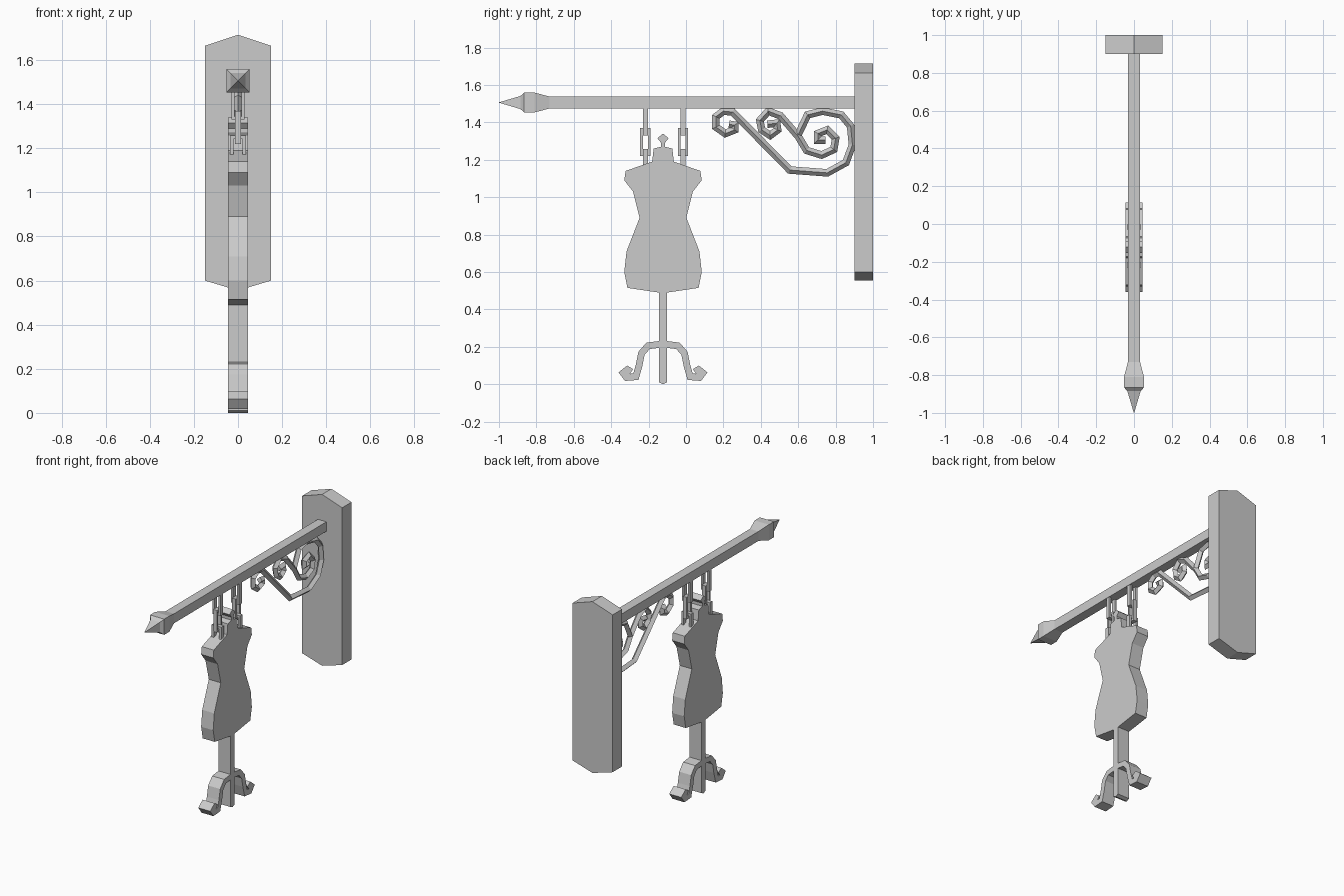
import bpy
import bmesh
from mathutils import Vector

cube = bpy.data.objects.get("Cube")
if cube:
    bpy.data.objects.remove(cube)

grey = bpy.data.materials.new("plain grey")
grey.use_nodes = True
COLOUR = (0.6, 0.6, 0.6, 1)
grey.diffuse_color = COLOUR
grey.node_tree.nodes["Principled BSDF"].inputs["Base Color"].default_value = COLOUR


def finish(name, bm):
    bmesh.ops.recalc_face_normals(bm, faces=bm.faces)
    mesh = bpy.data.meshes.new(name)
    bm.to_mesh(mesh)
    bm.free()
    mesh.materials.append(grey)
    obj = bpy.data.objects.new(name, mesh)
    bpy.context.collection.objects.link(obj)
    return obj


def prism(name, points, direction):
    """Extrude a closed outline along a direction."""
    bm = bmesh.new()
    face = bm.faces.new([bm.verts.new(p) for p in points])
    grown = bmesh.ops.extrude_face_region(bm, geom=[face], use_keep_orig=True)
    verts = [g for g in grown["geom"] if isinstance(g, bmesh.types.BMVert)]
    bmesh.ops.translate(bm, verts=verts, vec=direction)
    return finish(name, bm)


def loft(name, rings, closed=False):
    """Skin matching rings of points, capping the ends when open."""
    bm = bmesh.new()
    loops = [[bm.verts.new(p) for p in ring] for ring in rings]
    pairs = list(zip(loops, loops[1:]))
    if closed:
        pairs.append((loops[-1], loops[0]))
    for a, b in pairs:
        for i in range(len(a)):
            j = (i + 1) % len(a)
            bm.faces.new((a[i], a[j], b[j], b[i]))
    if not closed:
        bm.faces.new(loops[0])
        bm.faces.new(loops[-1])
    return finish(name, bm)


def sweep(name, path, section):
    """Sweep a section (in-plane offset, x) along a mitred path in the y-z plane."""
    pts = [Vector(p) for p in path]
    rings = []
    for i, p in enumerate(pts):
        before = (p - pts[i - 1]).normalized() if i else None
        after = (pts[i + 1] - p).normalized() if i < len(pts) - 1 else None
        before, after = before or after, after or before
        tangent = (before + after).normalized()
        normal = Vector((-tangent.y, tangent.x)) / max(tangent.dot(after), 0.6)
        rings.append([(x, p.x + normal.x * o, p.y + normal.y * o) for o, x in section])
    return loft(name, rings)


def square(y, z, half):
    return [(sx * half, y, z + sz * half) for sx, sz in ((-1, -1), (1, -1), (1, 1), (-1, 1))]


# Wall board with pointed ends
board = [(-0.15, 0.6), (0, 0.555), (0.15, 0.6), (0.15, 1.665), (0, 1.715), (-0.15, 1.665)]
prism("wall_board", [(x, 0.9, z) for x, z in board], (0, 0.1, 0))

# Beam and its spear-shaped end
BEAM_Z = 1.506
loft("beam", [square(-0.73, BEAM_Z, 0.032), square(0.91, BEAM_Z, 0.032)])
spear = [(-0.73, 0.032), (-0.81, 0.053), (-0.865, 0.053), (-0.885, 0.035), (-1, 0.001)]
loft("beam_spear", [square(y, BEAM_Z, half) for y, half in spear])

# Scrolled bracket
R = 0.02
diamond = [(R, 0), (0, R), (-R, 0), (0, -R)]
sweep("lower_scroll", [
    (.23, 1.39), (.26, 1.385), (.26, 1.36), (.21, 1.34), (.16, 1.375), (.16, 1.43),
    (.2, 1.46), (.25, 1.455), (.555, 1.145), (.755, 1.13), (.855, 1.185), (.89, 1.28),
    (.88, 1.38), (.83, 1.44), (.73, 1.46), (.65, 1.44), (.6, 1.335)], diamond)
sweep("upper_scroll", [
    (.435, 1.39), (.485, 1.395), (.49, 1.36), (.45, 1.33), (.405, 1.36), (.395, 1.41),
    (.44, 1.46), (.505, 1.435), (.6, 1.325), (.645, 1.25), (.725, 1.225), (.79, 1.255),
    (.8, 1.315), (.755, 1.36), (.705, 1.34), (.705, 1.305), (.745, 1.305)], diamond)


def link(name, y, low, high, half, bar, depth, across):
    """Rectangular chain link; across puts its width along x."""
    mid, tall = (low + high) / 2, (high - low) / 2
    rings = []
    for sw, sz in ((-1, -1), (1, -1), (1, 1), (-1, 1)):
        ring = []
        for inset, d in ((0, -depth), (0, depth), (bar, depth), (bar, -depth)):
            w, z = sw * (half - inset), mid + sz * (tall - inset)
            ring.append((w, y + d, z) if across else (d, y + w, z))
        rings.append(ring)
    loft(name, rings, closed=True)


# Two hanging chains
for side, y in (("front", -0.217), ("back", -0.016)):
    link(side + "_chain_top_link", y, 1.33, 1.49, 0.03, 0.015, 0.0135, True)
    link(side + "_chain_middle_link", y, 1.22, 1.37, 0.028, 0.014, 0.0135, False)
    link(side + "_chain_bottom_link", y, 1.15, 1.257, 0.036, 0.016, 0.0135, True)

# Dress form sign with its centre pole
SIGN_Y, SIGN_X = -0.123, 0.045
half = [(.03, 1.315), (.01, 1.29), (.01, 1.27), (.05, 1.26), (.058, 1.19), (.2, 1.14),
        (.207, 1.09), (.16, 1.03), (.125, .89), (.195, .71), (.207, .6), (.19, .515),
        (.022, .49), (.022, .01)]
outline = [(0, 1.34)] + half + [(0, 0)] + [(-o, z) for o, z in reversed(half)]
prism("dress_form", [(-SIGN_X, SIGN_Y + o, z) for o, z in outline], (2 * SIGN_X, 0, 0))

# Curled feet on both sides of the pole
W = 0.018
strap = [(W, SIGN_X), (W, -SIGN_X), (-W, -SIGN_X), (-W, SIGN_X)]
leg = [(0, .215), (.08, .205), (.115, .165), (.128, .1), (.145, .04), (.195, .036),
       (.213, .06), (.19, .078), (.17, .065)]
for name, s in (("front_foot", -1), ("back_foot", 1)):
    sweep(name, [(SIGN_Y + s * o, z) for o, z in leg], strap)
